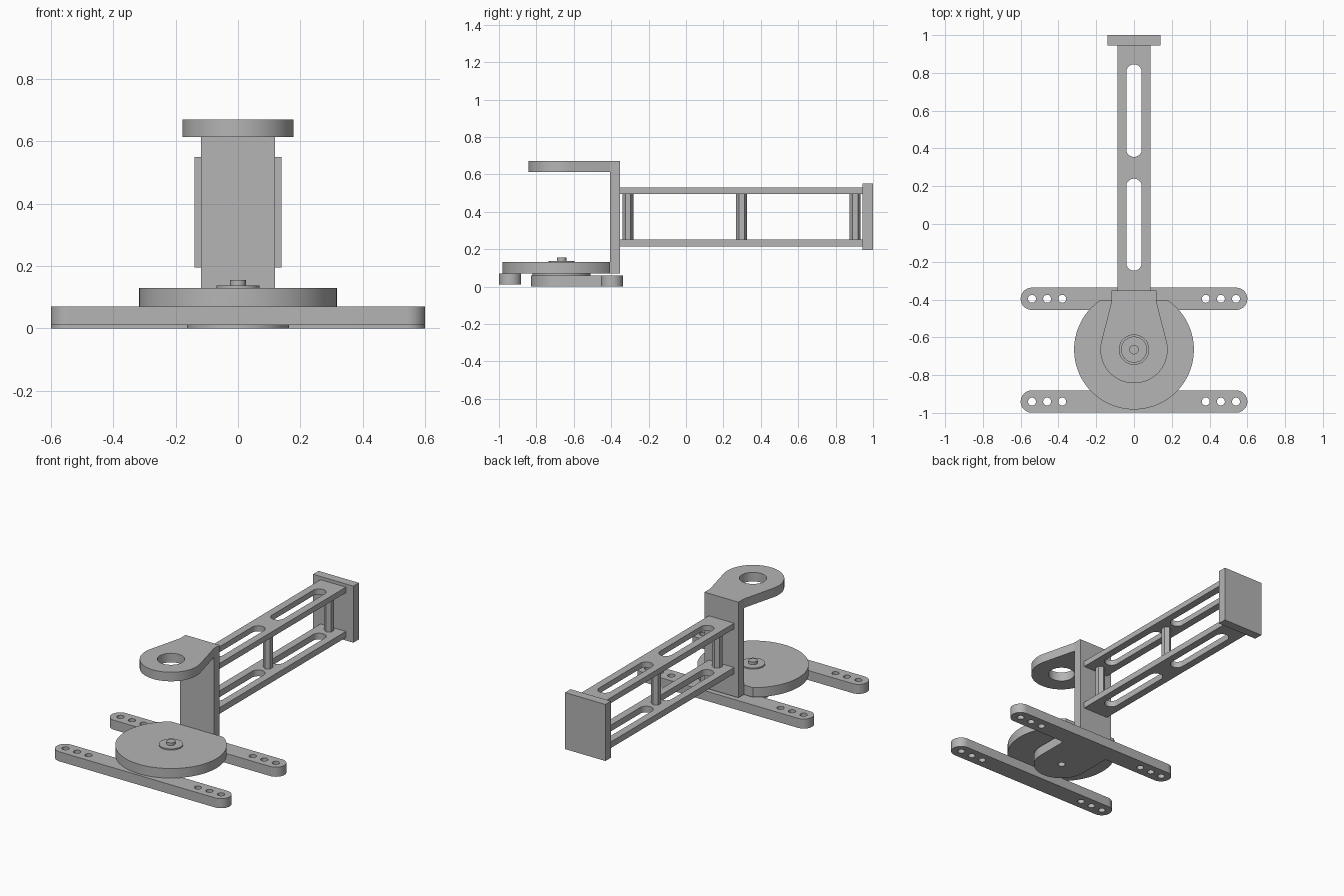
import bpy, bmesh
from math import cos, sin, pi, radians

cube = bpy.data.objects.get("Cube")
if cube:
    bpy.data.objects.remove(cube)

GREY = (0.46, 0.46, 0.46, 1)
mat = bpy.data.materials.new("plain grey")
mat.use_nodes = True
mat.diffuse_color = GREY
mat.node_tree.nodes["Principled BSDF"].inputs["Base Color"].default_value = GREY


def arc(cx, cy, r, a0, a1, n=32):
    """Points along an arc, angles in degrees."""
    return [(cx + r * cos(radians(a0 + (a1 - a0) * i / n)),
             cy + r * sin(radians(a0 + (a1 - a0) * i / n))) for i in range(n + 1)]


def circle(cx, cy, r, n=48):
    return arc(cx, cy, r, 0, 360, n)[:-1]


def rect(x, y0, y1):
    return [(-x, y0), (x, y0), (x, y1), (-x, y1)]


def slot(r, y0, y1):
    """Rounded slot running along y."""
    return arc(0, y1 - r, r, 0, 180, 20) + arc(0, y0 + r, r, 180, 360, 20)


def plate(name, z0, z1, *loops):
    """Solid plate: the first loop is the outline, the others are holes."""
    curve = bpy.data.curves.new(name, 'CURVE')
    curve.dimensions = '2D'
    curve.fill_mode = 'BOTH'
    curve.extrude = (z1 - z0) / 2
    for loop in loops:
        spline = curve.splines.new('POLY')
        spline.points.add(len(loop) - 1)
        for point, (x, y) in zip(spline.points, loop):
            point.co = (x, y, 0, 1)
        spline.use_cyclic_u = True
    obj = bpy.data.objects.new(name, curve)
    obj.location.z = (z0 + z1) / 2
    bpy.context.collection.objects.link(obj)
    bpy.ops.object.select_all(action='DESELECT')
    obj.select_set(True)
    bpy.context.view_layer.objects.active = obj
    bpy.ops.object.convert(target='MESH')
    obj = bpy.context.object
    bm = bmesh.new()
    bm.from_mesh(obj.data)
    bmesh.ops.remove_doubles(bm, verts=bm.verts, dist=1e-5)
    bmesh.ops.recalc_face_normals(bm, faces=bm.faces)
    bm.to_mesh(obj.data)
    bm.free()
    obj.data.materials.clear()
    obj.data.materials.append(mat)
    bpy.ops.object.shade_smooth_by_angle(angle=radians(30))
    return obj


HUB = -0.665  # y of the turning axis

# Mounting bars with three holes at each end
for name, y, z in (("front_bar", -0.94, 0.01), ("rear_bar", -0.396, 0)):
    r = 0.059
    outline = arc(0.6 - r, y, r, -90, 90) + arc(r - 0.6, y, r, 90, 270)
    holes = [circle(s * x, y, 0.021, 24) for s in (-1, 1) for x in (0.38, 0.46, 0.54)]
    plate(name, z, z + 0.06, outline, *holes)

# Lower lug joining the rear bar to the axis, with its pin hole
plate("lower_lug", 0, 0.06,
      arc(0, HUB, 0.163, -180, 0, 48) + [(0.163, -0.453), (-0.163, -0.453)],
      circle(0, HUB, 0.022, 24))
plate("spacer", 0.06, 0.07, circle(0, HUB, 0.155))

# Turntable disc, cut flat where it meets the column
plate("turntable", 0.07, 0.13, arc(0, HUB, 0.317, 124.9, 415.1, 96))
plate("washer", 0.13, 0.138, circle(0, HUB, 0.069))
plate("pin", 0.138, 0.155, circle(0, HUB, 0.025, 32))

# Column and the tapered eye arm on top
plate("column", 0.07, 0.67, rect(0.118, -0.407, -0.352))
plate("eye_arm", 0.613, 0.67,
      [(0.118, -0.407)] + arc(0, HUB, 0.178, 13.7, -193.7, 64) + [(-0.118, -0.407)],
      circle(0, HUB, 0.078))

# Two slotted beams
for name, z0, z1 in (("lower_beam", 0.213, 0.252), ("upper_beam", 0.495, 0.53)):
    plate(name, z0, z1, rect(0.088, -0.352, 0.945),
          slot(0.041, -0.247, 0.24), slot(0.041, 0.355, 0.845))

# Hexagonal posts between the beams
for name, y in (("front_post", -0.31), ("middle_post", 0.297), ("back_post", 0.904)):
    plate(name, 0.252, 0.495,
          [(0.029 * cos(pi / 2 + i * pi / 3), y + 0.029 * sin(pi / 2 + i * pi / 3))
           for i in range(6)])

# End plate
plate("end_plate", 0.195, 0.55, rect(0.14, 0.945, 1))
